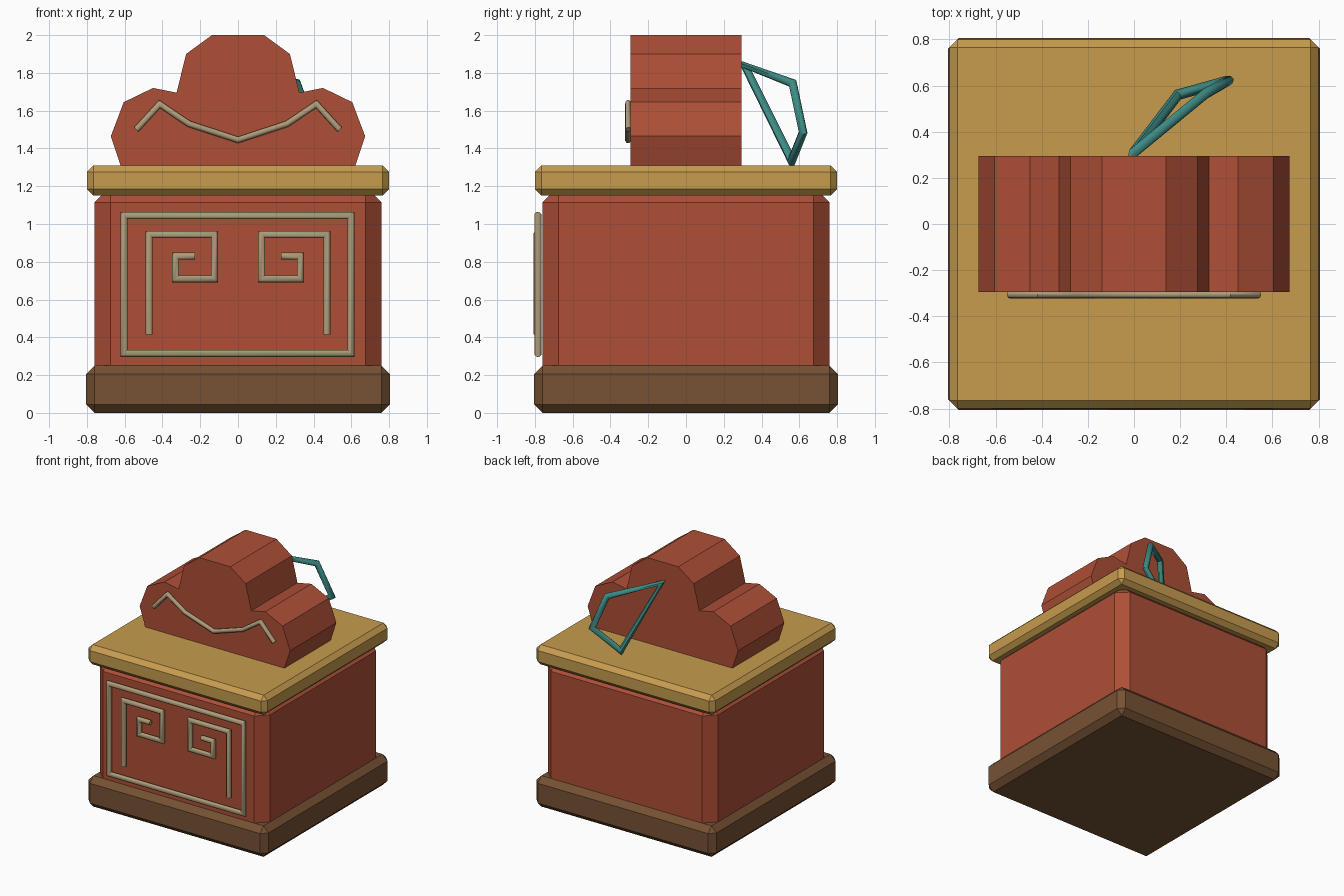
import bpy, bmesh, math
from mathutils import Vector

default = bpy.data.objects.get("Cube")
if default:
    bpy.data.objects.remove(default, do_unlink=True)


def material(name, rgb):
    m = bpy.data.materials.new(name)
    m.use_nodes = True
    m.diffuse_color = (*rgb, 1)
    m.node_tree.nodes["Principled BSDF"].inputs["Base Color"].default_value = (*rgb, 1)
    return m


RED = material("brick red", (0.42, 0.078, 0.037))
GOLD = material("ochre", (0.57, 0.33, 0.076))
BROWN = material("dark wood", (0.18, 0.084, 0.033))
TAN = material("tan trim", (0.42, 0.33, 0.19))
TEAL = material("teal", (0.048, 0.26, 0.235))


def finish(name, bm, mat, smooth=False):
    bmesh.ops.recalc_face_normals(bm, faces=bm.faces[:])
    mesh = bpy.data.meshes.new(name)
    bm.to_mesh(mesh)
    bm.free()
    mesh.materials.append(mat)
    obj = bpy.data.objects.new(name, mesh)
    bpy.context.collection.objects.link(obj)
    if smooth:
        bpy.ops.object.select_all(action='DESELECT')
        obj.select_set(True)
        bpy.context.view_layer.objects.active = obj
        bpy.ops.object.shade_smooth_by_angle(angle=math.radians(50))
    return obj


def chamfered_box(name, half, z0, z1, bevel, mat):
    bm = bmesh.new()
    bmesh.ops.create_cube(bm, size=1)
    for v in bm.verts:
        v.co = (v.co.x * 2 * half, v.co.y * 2 * half, z0 if v.co.z < 0 else z1)
    bmesh.ops.bevel(bm, geom=bm.edges[:], offset=bevel, segments=1,
                    profile=0.5, affect='EDGES')
    return finish(name, bm, mat)


def tube(name, points, radius, mat, closed=False, sides=8):
    """Round bar along a path, with mitred corners of limited length."""
    pts = [Vector(p) for p in points]
    n = len(pts)
    dirs = [(pts[(i + 1) % n] - pts[i]).normalized() for i in range(n)]
    if not closed:
        dirs[-1] = dirs[-2]
    side = dirs[0].orthogonal().normalized()
    up = dirs[0].cross(side)
    angles = [math.tau * (k + 0.5) / sides for k in range(sides)]
    ring = [(side * math.cos(a) + up * math.sin(a)) * radius for a in angles]
    bm = bmesh.new()
    loops = []
    for i, p in enumerate(pts):
        out = dirs[i]
        inc = dirs[i - 1] if (i or closed) else out
        plane = (inc + out).normalized()
        loop = []
        for v in ring if i else [r.copy() for r in ring]:
            d = out if i == 0 else inc
            offset = v - d * (v.dot(plane) / d.dot(plane))
            if offset.length > radius * 1.5:
                offset.length = radius * 1.5
            loop.append(bm.verts.new(p + offset))
        loops.append(loop)
        if i:
            turn = inc.rotation_difference(out)
            ring = [turn @ v for v in ring]
    for i in range(n if closed else n - 1):
        a, b = loops[i], loops[(i + 1) % n]
        for k in range(sides):
            j = (k + 1) % sides
            bm.faces.new((a[k], a[j], b[j], b[k]))
    if not closed:
        bm.faces.new(loops[0])
        bm.faces.new(loops[-1])
    return finish(name, bm, mat, smooth=True)


# Stacked chest: plinth, body and lid
chamfered_box("plinth", 0.805, 0, 0.25, 0.045, BROWN)
chamfered_box("body", 0.76, 0.12, 1.20, 0.085, RED)
chamfered_box("lid", 0.80, 1.15, 1.31, 0.035, GOLD)

# Three-lobed crest, extruded front to back
half_outline = [(0.615, 1.29), (0.673, 1.465), (0.605, 1.645), (0.45, 1.72),
                (0.325, 1.695), (0.275, 1.90), (0.138, 2.0)]
outline = half_outline + [(-x, z) for x, z in reversed(half_outline)]
bm = bmesh.new()
face = bm.faces.new([bm.verts.new((x, -0.295, z)) for x, z in outline])
extruded = bmesh.ops.extrude_face_region(bm, geom=[face], use_keep_orig=True)
bmesh.ops.translate(bm, vec=(0, 0.59, 0),
                    verts=[g for g in extruded["geom"] if isinstance(g, bmesh.types.BMVert)])
finish("crest", bm, RED)

# Wavy moulding on the crest
half_wave = [(0.26, 1.53), (0.415, 1.635), (0.538, 1.50)]
wave = [(-x, z) for x, z in reversed(half_wave)] + [(0, 1.445)] + half_wave
tube("crest_moulding", [(x, -0.306, z) for x, z in wave], 0.017, TAN)

# Front panel frame and mirrored fret scrolls
frame = [(-0.603, 0.315), (-0.603, 1.045), (0.598, 1.045), (0.598, 0.315)]
tube("panel_frame", [(x, -0.784, z) for x, z in frame], 0.02, TAN, closed=True)
fret = [(0.47, 0.415), (0.47, 0.945), (0.125, 0.945), (0.125, 0.71),
        (0.33, 0.71), (0.33, 0.83), (0.228, 0.83)]
for label, sign in (("left", 1), ("right", -1)):
    tube(label + "_fret", [(sign * x, -0.788, z) for x, z in fret], 0.02, TAN)

# Bent loop handle on the back
tube("back_handle", [(0, 0.31, 1.84), (0.31, 0.565, 1.745),
                     (0.405, 0.62, 1.485), (0.19, 0.56, 1.335)],
     0.023, TEAL, closed=True)
